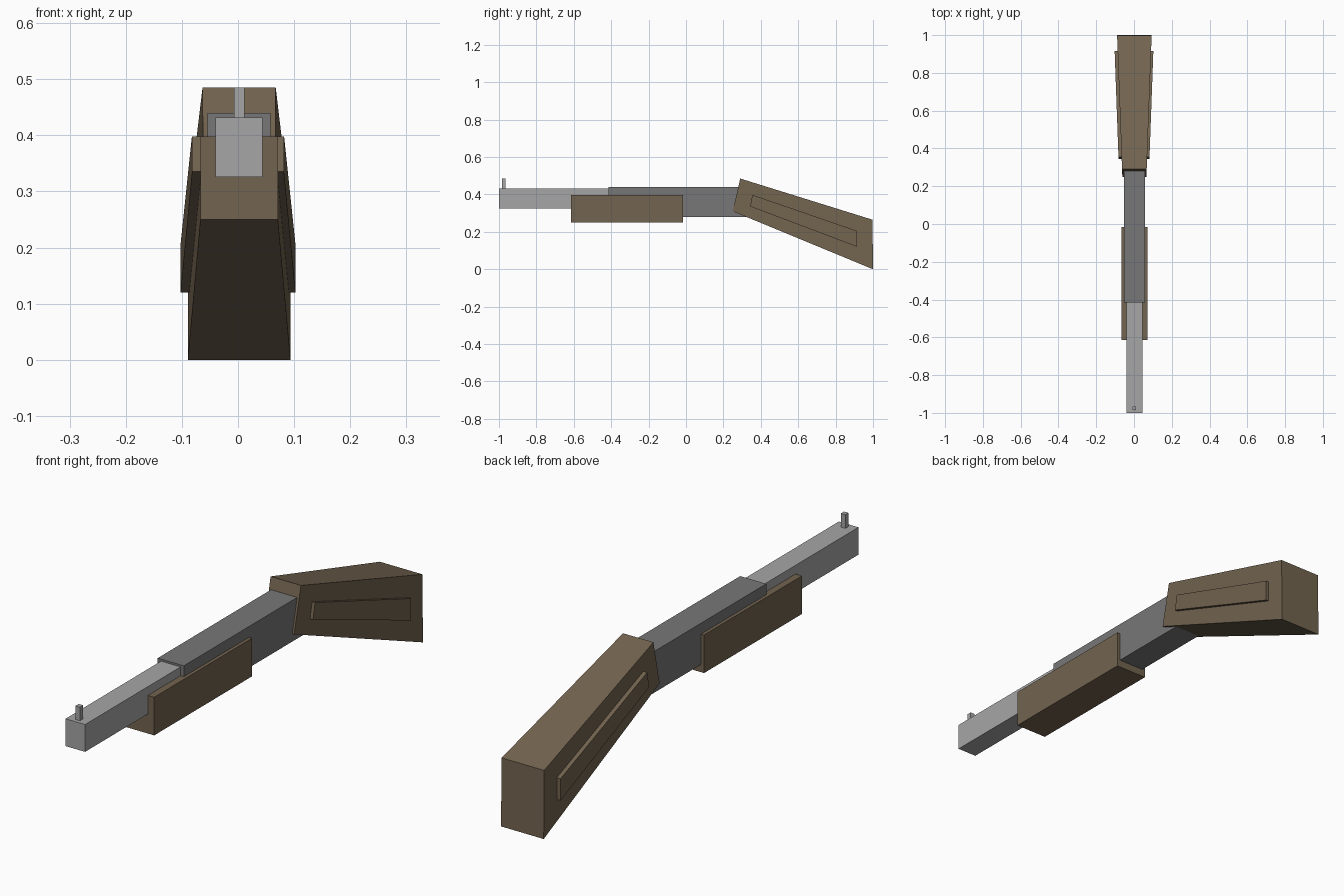
import bpy

old = bpy.data.objects.get("Cube")
if old:
    bpy.data.objects.remove(old, do_unlink=True)


def material(name, colour):
    mat = bpy.data.materials.new(name)
    mat.use_nodes = True
    rgba = (*colour, 1.0)
    mat.diffuse_color = rgba
    bsdf = next(n for n in mat.node_tree.nodes if n.type == 'BSDF_PRINCIPLED')
    bsdf.inputs["Base Color"].default_value = rgba
    return mat


wood = material("brown wood", (0.17, 0.127, 0.08))
dark_steel = material("dark steel", (0.185, 0.185, 0.19))
light_steel = material("light steel", (0.38, 0.38, 0.38))


def side_slab(name, profile, width, mat, centre=0.002):
    """Solid from a (y, z) side profile; width(y) gives its half width."""
    n = len(profile)
    verts = [(centre + s * width(y), y, z) for s in (-1, 1) for y, z in profile]
    faces = [tuple(range(n)), tuple(reversed(range(n, 2 * n)))]
    faces += [(i, i + n, (i + 1) % n + n, (i + 1) % n) for i in range(n)]
    mesh = bpy.data.meshes.new(name)
    mesh.from_pydata(verts, [], faces)
    mesh.materials.append(mat)
    obj = bpy.data.objects.new(name, mesh)
    bpy.context.collection.objects.link(obj)
    # Make normals point outward
    import bmesh
    bm = bmesh.new()
    bm.from_mesh(mesh)
    bmesh.ops.recalc_face_normals(bm, faces=bm.faces)
    bm.to_mesh(mesh)
    bm.free()
    return obj


def box(name, half, y0, y1, z0, z1, mat):
    profile = [(y0, z0), (y1, z0), (y1, z1), (y0, z1)]
    return side_slab(name, profile, lambda y: half, mat)


def taper(y0, w0, y1, w1):
    return lambda y: w0 + (w1 - w0) * (y - y0) / (y1 - y0)


# Metal parts
box("barrel", 0.042, -1.0, -0.3, 0.326, 0.432, light_steel)
box("front_sight", 0.0095, -0.985, -0.966, 0.42, 0.485, light_steel)
box("receiver", 0.056, -0.415, 0.36, 0.28, 0.44, dark_steel)

# Wooden fore-end
box("fore_end", 0.069, -0.615, -0.015, 0.25, 0.398, wood)

# Flared stock, and the raised panels on its sides
side_slab("stock", [(0.25, 0.31), (1.0, 0.0), (0.997, 0.265), (0.29, 0.485)],
          taper(0.27, 0.0645, 1.0, 0.0915), wood)
side_slab("stock_side_panels",
          [(0.343, 0.336), (0.915, 0.12), (0.915, 0.205), (0.355, 0.398)],
          taper(0.35, 0.082, 0.915, 0.1025), wood, centre=0.0)
